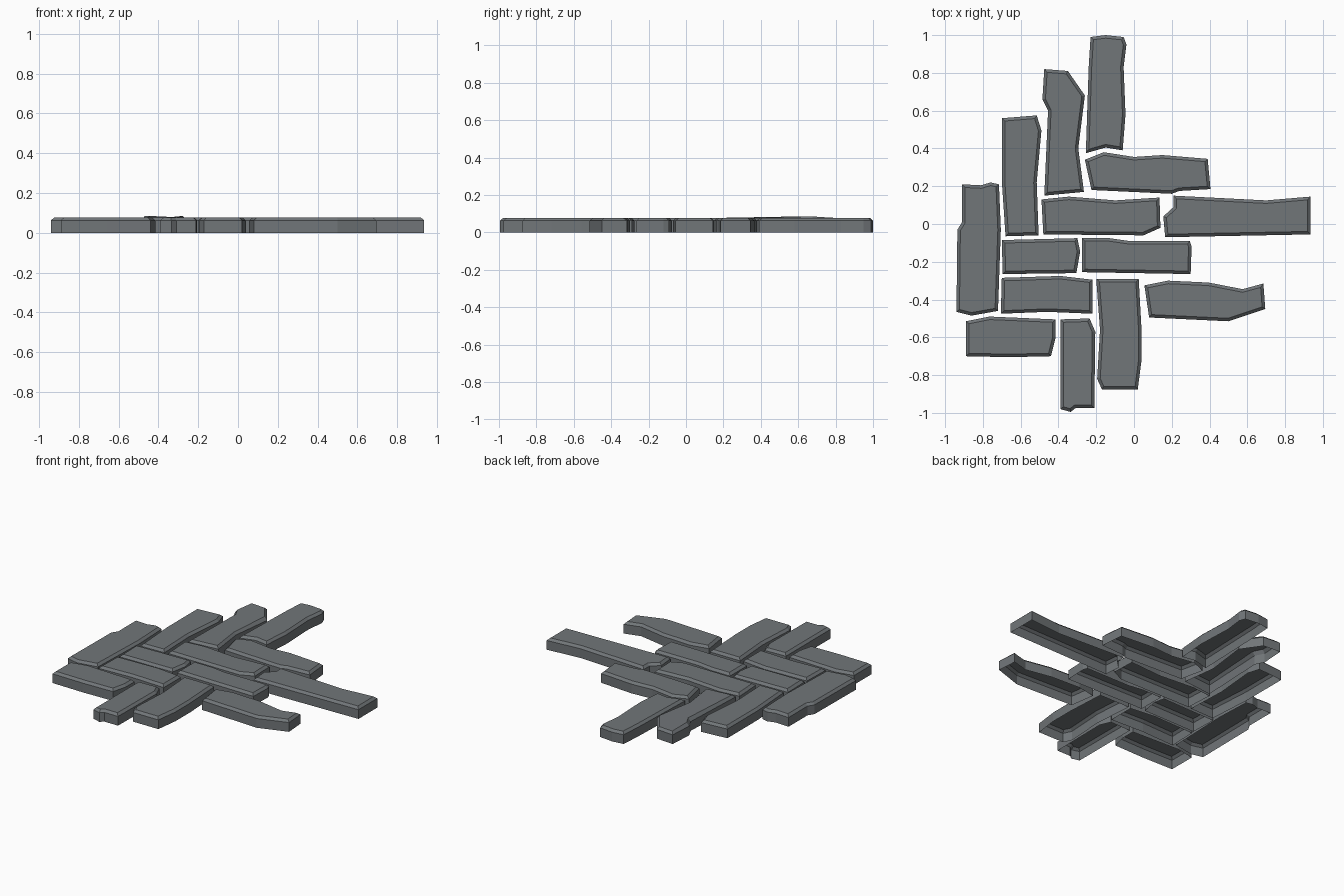
import bpy, bmesh

TOP = 0.077      # height of the walking surface
SHOULDER = 0.062 # height where the worn edge begins
RIM = 0.016      # width of the worn edge

stone = bpy.data.materials.new("slate grey")
stone.diffuse_color = (0.165, 0.18, 0.19, 1)


def brick(name, outline, crown_y=None):
    """Open-bottomed paving brick from a clockwise outline, chamfered on top."""
    bm = bmesh.new()
    pts = outline[::-1]
    low = [bm.verts.new((x, y, 0)) for x, y in pts]
    high = [bm.verts.new((x, y, SHOULDER)) for x, y in pts]
    n = len(pts)
    for i in range(n):
        j = (i + 1) % n
        bm.faces.new((low[i], low[j], high[j], high[i]))
    top = bm.faces.new(high)
    bm.normal_update()
    bmesh.ops.inset_region(bm, faces=[top], thickness=RIM, use_even_offset=True)
    for v in top.verts:
        v.co.z = TOP
        # one brick bulges slightly across its width
        if crown_y is not None and abs(v.co.y - crown_y) < 0.07:
            v.co.z += 0.008
    bm.normal_update()
    mesh = bpy.data.meshes.new(name)
    bm.to_mesh(mesh)
    bm.free()
    mesh.materials.append(stone)
    ob = bpy.data.objects.new(name, mesh)
    bpy.context.collection.objects.link(ob)


# upright bricks, upper left staircase
brick("upright_brick_top", [(-.23, .99), (-.15, 1), (-.055, .99), (-.04, .95), (-.055, .83),
      (-.045, .58), (-.06, .39), (-.15, .405), (-.255, .375), (-.24, .83)])
brick("upright_brick_second", [(-.475, .82), (-.35, .81), (-.26, .68), (-.295, .4),
      (-.265, .17), (-.475, .15), (-.455, .6), (-.485, .66)], crown_y=.65)
brick("upright_brick_third", [(-.7, .56), (-.515, .575), (-.49, .495), (-.515, .22),
      (-.505, -.06), (-.68, -.065), (-.7, .23)])
brick("upright_brick_left", [(-.91, .21), (-.81, .205), (-.76, .22), (-.715, .21), (-.705, -.03),
      (-.72, -.46), (-.86, -.485), (-.94, -.465), (-.935, -.03), (-.91, .01)])

# lying bricks, from the back to the front
brick("lying_brick_back", [(-.26, .34), (-.16, .38), (0, .355), (.15, .365), (.39, .345),
      (.405, .185), (.24, .175), (.2, .16), (-.225, .18)])
brick("lying_brick_middle", [(-.49, .13), (-.345, .145), (-.1, .125), (.135, .14),
      (.14, -.02), (.05, -.06), (-.48, -.055)])
brick("lying_brick_right", [(.21, .15), (.7, .125), (.935, .145), (.935, -.055),
      (.165, -.07), (.155, .04), (.21, .09)])
brick("lying_brick_short", [(-.7, -.085), (-.3, -.075), (-.285, -.145), (-.305, -.26),
      (-.695, -.265)])
brick("lying_brick_centre", [(-.275, -.075), (-.13, -.075), (-.025, -.09), (.295, -.09),
      (.305, -.12), (.3, -.265), (-.275, -.255)])
brick("lying_brick_lower", [(-.7, -.285), (-.39, -.275), (-.22, -.295), (-.22, -.475),
      (-.46, -.465), (-.705, -.475)])
brick("lying_brick_front_left", [(-.89, -.515), (-.765, -.49), (-.415, -.505), (-.415, -.6),
      (-.44, -.7), (-.66, -.705), (-.89, -.7)])
brick("lying_brick_front_right", [(.055, -.325), (.18, -.3), (.395, -.31), (.575, -.345),
      (.685, -.315), (.695, -.45), (.5, -.515), (.08, -.495)])

# upright bricks at the front
brick("upright_brick_front", [(-.39, -.505), (-.235, -.5), (-.205, -.57), (-.21, -.975),
      (-.31, -.975), (-.335, -.995), (-.39, -.98)])
brick("upright_brick_front_wide", [(-.2, -.29), (.025, -.29), (.04, -.56), (.04, -.72),
      (.02, -.875), (-.17, -.875), (-.195, -.82), (-.18, -.56)])
